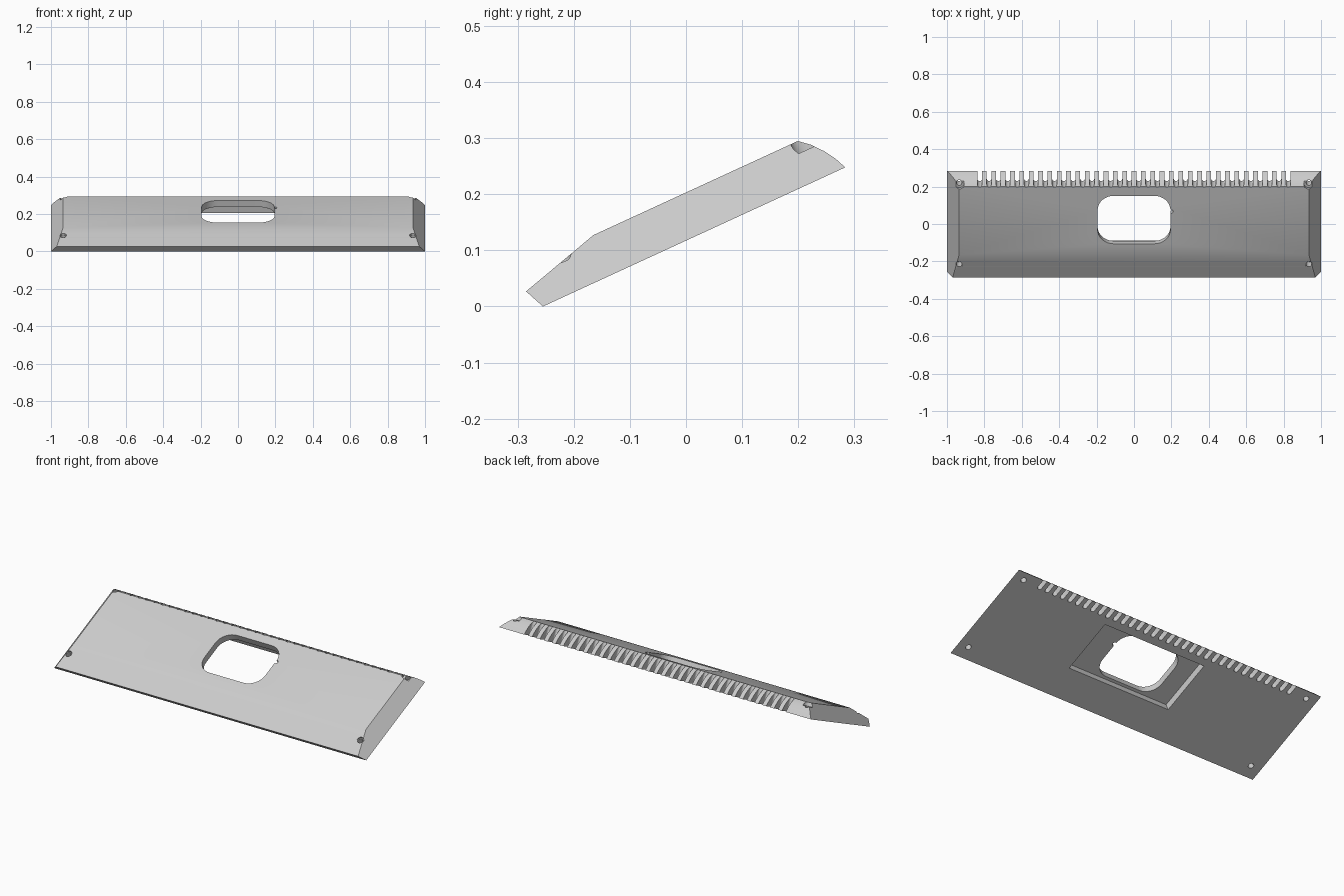
import bpy, bmesh, math
from mathutils import Matrix

cube = bpy.data.objects.get("Cube")
if cube:
    bpy.data.objects.remove(cube, do_unlink=True)

THICK = 0.078          # plate thickness
TILT = math.atan2(0.248, 0.539)

grey = bpy.data.materials.new("plain_grey")
grey.use_nodes = True
grey.diffuse_color = (0.6, 0.6, 0.6, 1)
grey.node_tree.nodes["Principled BSDF"].inputs["Base Color"].default_value = (0.6, 0.6, 0.6, 1)


def make_object(name, bm):
    bmesh.ops.recalc_face_normals(bm, faces=bm.faces[:])
    mesh = bpy.data.meshes.new(name)
    bm.to_mesh(mesh)
    bm.free()
    mesh.materials.append(grey)
    obj = bpy.data.objects.new(name, mesh)
    bpy.context.collection.objects.link(obj)
    return obj


def prism(bm, outline, low, high):
    """Extrude an outline through the plate thickness."""
    bottom = [bm.verts.new((x, y, low)) for x, y in outline]
    top = [bm.verts.new((x, y, high)) for x, y in outline]
    bm.faces.new(bottom)
    bm.faces.new(top)
    for i in range(len(outline)):
        j = (i + 1) % len(outline)
        bm.faces.new((bottom[i], bottom[j], top[j], top[i]))


def rounded_rect(x0, x1, y0, y1, r, steps=8):
    points = []
    corners = [(x1 - r, y1 - r), (x0 + r, y1 - r), (x0 + r, y0 + r), (x1 - r, y0 + r)]
    for k, (cx, cy) in enumerate(corners):
        for i in range(steps + 1):
            a = math.pi / 2 * (k + i / steps)
            points.append((cx + r * math.cos(a), cy + r * math.sin(a)))
    return points


def circle(cx, cy, r, n=20):
    return [(cx + r * math.cos(2 * math.pi * i / n),
             cy + r * math.sin(2 * math.pi * i / n)) for i in range(n)]


def cut(target, name, bm):
    cutter = make_object(name, bm)
    cutter.hide_render = True
    mod = target.modifiers.new(name, 'BOOLEAN')
    mod.operation = 'DIFFERENCE'
    mod.solver = 'EXACT'
    mod.object = cutter
    bpy.context.view_layer.objects.active = target
    bpy.ops.object.modifier_apply(modifier=name)
    bpy.data.objects.remove(cutter, do_unlink=True)


# Plate: cross-section swept sideways, with the ends sloping inwards
profile = [(0, 0), (-0.016, 0.037), (0.135, THICK), (0.536, THICK),
           (0.554, 0.0625), (0.571, 0.042), (0.584, 0.021), (0.593, 0)]
bm = bmesh.new()
ends = [[bm.verts.new((s * (1 - 0.83 * n), u, n)) for u, n in profile] for s in (-1, 1)]
for end in ends:
    bm.faces.new(end)
for i in range(len(profile)):
    j = (i + 1) % len(profile)
    bm.faces.new((ends[0][i], ends[0][j], ends[1][j], ends[1][i]))
plate = make_object("tilted_plate", bm)

# Recess in the underside
bm = bmesh.new()
prism(bm, [(-0.30, 0.184), (0.355, 0.184), (0.355, 0.495), (-0.30, 0.495)], -0.05, 0.04)
cut(plate, "underside_recess", bm)

# Central rounded opening
bm = bmesh.new()
prism(bm, rounded_rect(-0.195, 0.195, 0.20, 0.482, 0.085), -0.1, 0.2)
cut(plate, "centre_opening", bm)

# Small notch hole beside the opening
bm = bmesh.new()
prism(bm, circle(0.198, 0.39, 0.011), -0.1, 0.2)
cut(plate, "side_notch", bm)

# Corner screw holes and their counterbores
bm = bmesh.new()
for s in (-1, 1):
    for u in (0.07, 0.549):
        prism(bm, circle(s * 0.935, u, 0.015), -0.1, 0.2)
cut(plate, "screw_holes", bm)
bm = bmesh.new()
for s in (-1, 1):
    prism(bm, circle(s * 0.935, 0.07, 0.019), 0.057, 0.2)
    prism(bm, circle(s * 0.935, 0.549, 0.0275), 0.057, 0.2)
cut(plate, "counterbores", bm)

# Row of round-ended slots along the rear edge
bm = bmesh.new()
SLOTS, HALF = 34, 0.0125
for i in range(SLOTS):
    cx = (i - (SLOTS - 1) / 2) * 0.05
    arc = [(cx + HALF * math.cos(a), 0.546 + HALF * math.sin(a))
           for a in (math.pi * (1 + k / 8) for k in range(9))]
    prism(bm, arc + [(cx + HALF, 0.7), (cx - HALF, 0.7)], -0.1, 0.2)
cut(plate, "rear_slots", bm)

# Tilt the plate onto its front edge
plate.data.transform(Matrix.Translation((0, -0.255, 0)) @ Matrix.Rotation(TILT, 4, 'X'))
plate.select_set(True)
bpy.context.view_layer.objects.active = plate
bpy.ops.object.shade_smooth_by_angle(angle=math.radians(25))
